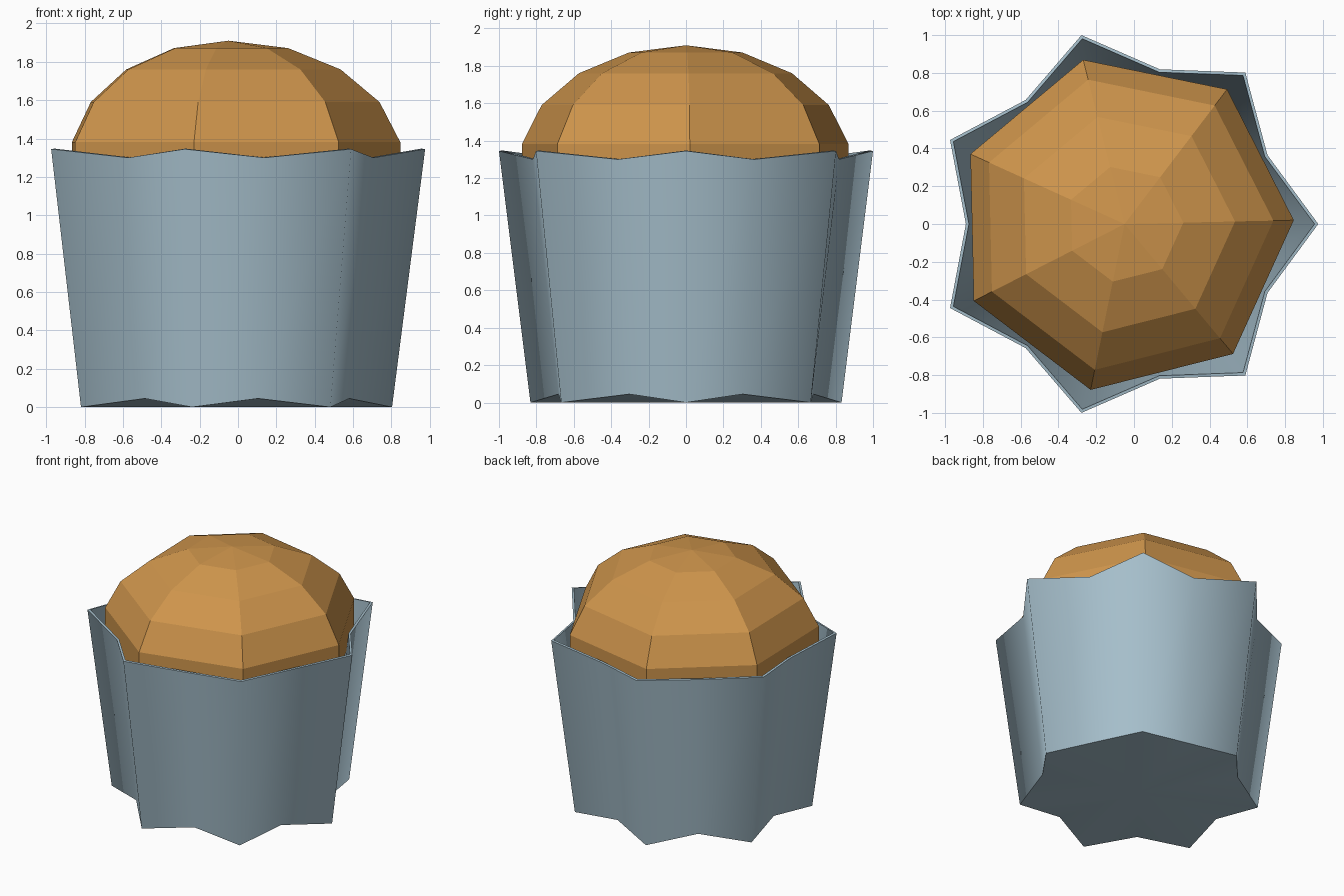
import bpy, bmesh, math

if "Cube" in bpy.data.objects:
    bpy.data.objects.remove(bpy.data.objects["Cube"])

CX = -0.05   # seven-sided shapes sit slightly left so the bounds are centred
N = 7


def material(name, rgb):
    m = bpy.data.materials.new(name)
    m.diffuse_color = (*rgb, 1)
    m.use_nodes = True
    m.node_tree.nodes["Principled BSDF"].inputs["Base Color"].default_value = m.diffuse_color
    return m


paper_blue = material("paper blue", (0.38, 0.52, 0.60))
cake_brown = material("cake brown", (0.62, 0.30, 0.072))


def star_ring(bm, tip_r, tip_z, valley_r, valley_z):
    ring = []
    for i in range(2 * N):
        a = math.pi * i / N
        r, z = (valley_r, valley_z) if i % 2 else (tip_r, tip_z)
        ring.append(bm.verts.new((CX + r * math.cos(a), r * math.sin(a), z)))
    return ring


# Paper cup: tapered seven-pointed star with a thin wall
bm = bmesh.new()
low = star_ring(bm, 0.853, 0.0, 0.70, 0.045)
high = star_ring(bm, 1.0255, 1.345, 0.84, 1.30)
centre = bm.verts.new((CX, 0, 0))
for i in range(2 * N):
    j = (i + 1) % (2 * N)
    bm.faces.new((low[i], low[j], high[j], high[i]))
    bm.faces.new((low[j], low[i], centre))
mesh = bpy.data.meshes.new("paper_cup")
bm.to_mesh(mesh)
bm.free()
cup = bpy.data.objects.new("paper_cup", mesh)
bpy.context.collection.objects.link(cup)
mesh.materials.append(paper_blue)
wall = cup.modifiers.new("wall", 'SOLIDIFY')
wall.thickness = 0.016
wall.offset = -1
wall.use_even_offset = True
bpy.context.view_layer.objects.active = cup
cup.select_set(True)
bpy.ops.object.modifier_apply(modifier="wall")
bpy.ops.object.shade_smooth_by_angle(angle=math.radians(78))

# Cake: flattened low-poly ball, slightly turned
bpy.ops.mesh.primitive_uv_sphere_add(segments=N, ring_count=9, radius=1,
                                     location=(CX, 0, 1.27))
cake = bpy.context.object
cake.name = "cake_top"
# turn so one of the sphere's corners points along +x, plus a small offset
v = max(cake.data.vertices, key=lambda v: v.co.x + 0.01 * v.co.z)
start = math.atan2(v.co.y, v.co.x)
cake.rotation_euler.z = math.radians(1.3) - start
cake.scale = (0.91, 0.91, 0.64)
cake.data.materials.append(cake_brown)
bpy.ops.object.shade_flat()
